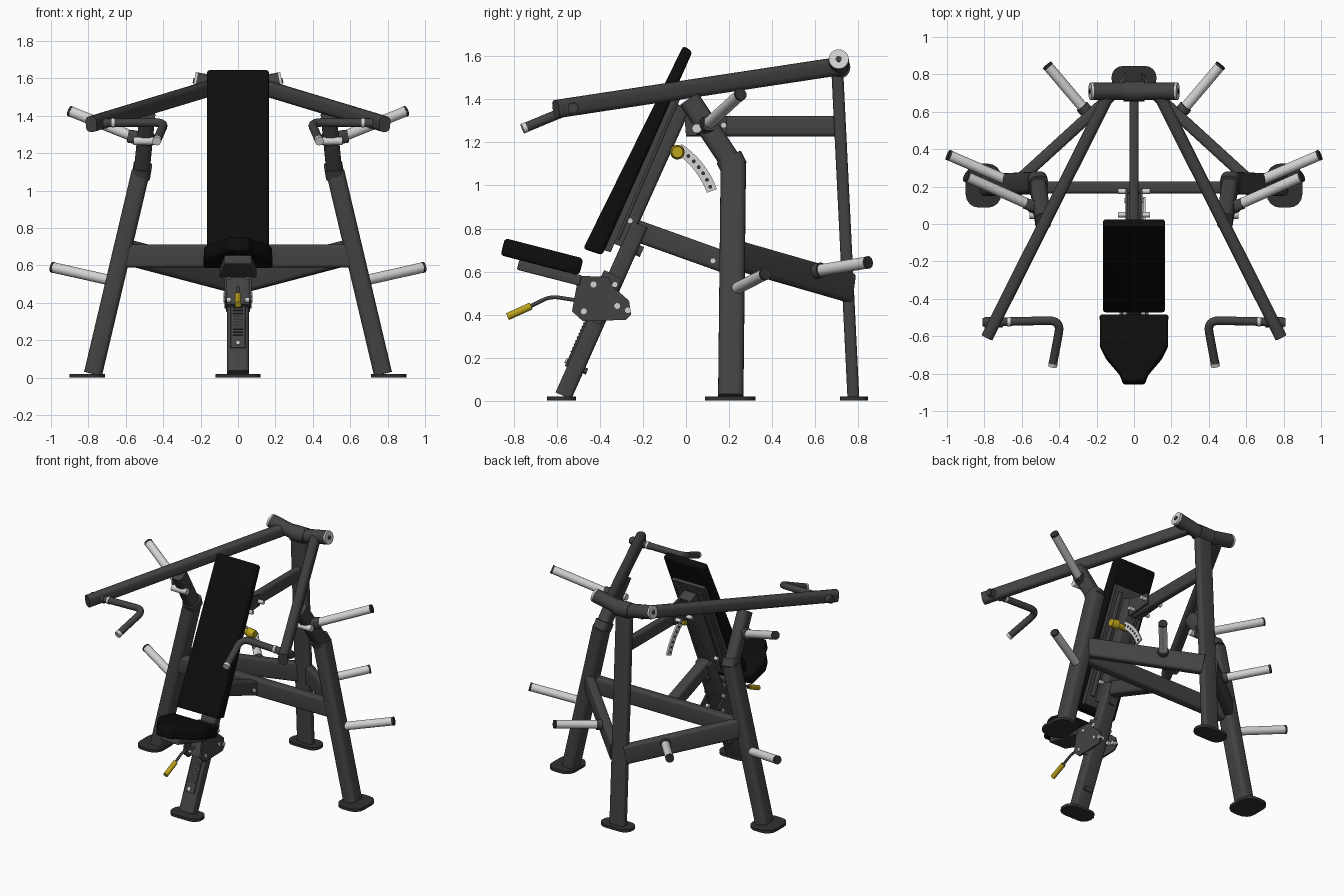
import bpy, bmesh, math
from mathutils import Vector as V, Matrix

if "Cube" in bpy.data.objects:
    bpy.data.objects.remove(bpy.data.objects["Cube"])


def material(name, col):
    m = bpy.data.materials.new(name)
    m.diffuse_color = (*col, 1)
    m.use_nodes = True
    m.node_tree.nodes["Principled BSDF"].inputs["Base Color"].default_value = m.diffuse_color
    return m


GREY = material("frame dark grey", (0.055, 0.055, 0.055))
DARK = material("foot charcoal", (0.03, 0.03, 0.03))
BLACK = material("pad black", (0.004, 0.004, 0.004))
SILVER = material("brushed silver", (0.65, 0.65, 0.65))
YELLOW = material("adjuster yellow", (0.5, 0.36, 0.012))


def finish(bm, name, mat, matrix=None):
    bmesh.ops.recalc_face_normals(bm, faces=bm.faces)
    if matrix:
        bm.transform(matrix)
    me = bpy.data.meshes.new(name)
    bm.to_mesh(me)
    bm.free()
    ob = bpy.data.objects.new(name, me)
    bpy.context.collection.objects.link(ob)
    me.materials.append(mat)
    bpy.context.view_layer.objects.active = ob
    for o in bpy.context.selected_objects:
        o.select_set(False)
    ob.select_set(True)
    bpy.ops.object.shade_smooth_by_angle(angle=math.radians(35))
    return ob


def frame(p, q, up):
    """Matrix with z along p-q and y close to up, centred between them."""
    p, q = V(p), V(q)
    z = (q - p).normalized()
    x = V(up).cross(z).normalized()
    y = z.cross(x)
    m = Matrix((x, y, z)).transposed().to_4x4()
    m.translation = (p + q) / 2
    return m, (q - p).length


def beam(name, p, q, w, h, up=(0, 0, 1), r=0.018, mat=GREY):
    """Rectangular tube with rounded long edges."""
    m, l = frame(p, q, up)
    bm = bmesh.new()
    bmesh.ops.create_cube(bm, size=1)
    bm.transform(Matrix.Diagonal((w, h, l, 1)))
    es = [e for e in bm.edges if abs(e.verts[0].co.z - e.verts[1].co.z) > l / 2]
    bmesh.ops.bevel(bm, geom=es, offset=r, segments=4, affect='EDGES', profile=0.5)
    return finish(bm, name, mat, m)


def rod(name, p, q, r, mat=GREY, sides=24, r2=None):
    up = (0, 0, 1) if abs((V(q) - V(p)).normalized().z) < 0.9 else (0, 1, 0)
    m, l = frame(p, q, up)
    bm = bmesh.new()
    bmesh.ops.create_cone(bm, cap_ends=True, segments=sides, radius1=r, radius2=r2 or r, depth=l)
    return finish(bm, name, mat, m)


def prism(name, pts, origin, u, v, n, thick, mat, bev=0.0):
    """Profile in the u-v plane, extruded along n either side of origin."""
    u, v, n, o = V(u), V(v), V(n), V(origin)
    bm = bmesh.new()
    f = bm.faces.new([bm.verts.new(o + u * a + v * b - n * thick / 2) for a, b in pts])
    g = bmesh.ops.extrude_face_region(bm, geom=[f])['geom']
    bmesh.ops.translate(bm, verts=[x for x in g if isinstance(x, bmesh.types.BMVert)], vec=n * thick)
    bmesh.ops.recalc_face_normals(bm, faces=bm.faces)
    if bev:
        bmesh.ops.bevel(bm, geom=bm.edges[:], offset=bev, segments=4, affect='EDGES', profile=0.5)
    return finish(bm, name, mat)


def sweep(name, pts, r, mat=GREY, corner=0.07):
    """Round bar along points with rounded inner corners."""
    pts = [V(p) for p in pts]
    path = [pts[0]]
    for a, b, c in zip(pts, pts[1:], pts[2:]):
        s, e = b + (a - b).normalized() * corner, b + (c - b).normalized() * corner
        path += [s.lerp(b, t / 6).lerp(b.lerp(e, t / 6), t / 6) for t in range(7)]
    path.append(pts[-1])
    bm = bmesh.new()
    rings = []
    ref = V((0.13, 0.2, 1))
    for i, p in enumerate(path):
        t = (path[min(i + 1, len(path) - 1)] - path[max(i - 1, 0)]).normalized()
        x = (ref - t * ref.dot(t)).normalized()
        y = t.cross(x)
        ref = x
        rings.append([bm.verts.new(p + (x * math.cos(k * math.tau / 20) + y * math.sin(k * math.tau / 20)) * r)
                      for k in range(20)])
    for a, b in zip(rings, rings[1:]):
        for k in range(20):
            bm.faces.new((a[k], a[k - 1], b[k - 1], b[k]))
    bm.faces.new(rings[0])
    bm.faces.new(rings[-1])
    return finish(bm, name, mat)


def foot(name, x, y, w, d, r):
    beam(name, (x, y, 0), (x, y, 0.02), w, d, up=(0, 1, 0), r=r, mat=DARK)


def peg(name, p, q):
    p, q = V(p), V(q)
    d = (q - p).normalized()
    rod(name, p, q - d * 0.012, 0.028, SILVER)
    rod(name + "_cap", q - d * 0.013, q, 0.029, DARK)
    rod(name + "_collar", p - d * 0.02, p + d * 0.012, 0.036)


X, Y, Z = (1, 0, 0), (0, 1, 0), (0, 0, 1)

# centre frame: rear post, seat post, link beams, cross beam
foot("rear_foot", 0, 0.78, 0.24, 0.13, 0.06)
foot("front_foot", 0, -0.578, 0.24, 0.135, 0.06)
beam("rear_post", (0, 0.778, 0.015), (0, 0.703, 1.54), 0.12, 0.055, up=Y)
beam("seat_post", (0, -0.57, 0.022), (0, -0.215, 0.82), 0.115, 0.08, up=Y)
beam("cross_beam", (-0.62, 0.195, 0.65), (0.62, 0.195, 0.65), 0.065, 0.125)
beam("lower_link_beam", (0, -0.23, 0.79), (0, 0.19, 0.64), 0.08, 0.10)
beam("upper_link_beam", (0, 0.0, 1.275), (0, 0.72, 1.275), 0.05, 0.095)

# hub cross tube, ends raised in a shallow V
rod("hub_centre", (-0.055, 0.71, 1.55), (0.055, 0.71, 1.55), 0.054)

for s, side in ((-1, "left"), (1, "right")):
    # side leg with collar and leaning arm rest
    foot(side + "_side_foot", s * 0.805, 0.205, 0.19, 0.235, 0.07)
    beam(side + "_leg", (s * 0.775, 0.208, 0.02), (s * 0.52, 0.22, 1.10), 0.098, 0.118, up=Y, r=0.03)
    beam(side + "_leg_collar", (s * 0.518, 0.225, 1.08), (s * 0.51, 0.20, 1.13), 0.1, 0.125, up=Y, r=0.035)
    beam(side + "_arm_rest", (s * 0.515, 0.215, 1.10), (s * 0.485, 0.015, 1.40), 0.085, 0.10, up=Y, r=0.03)
    rod(side + "_rest_bolt", (s * 0.44, 0.05, 1.265), (s * 0.56, 0.05, 1.265), 0.022, SILVER)
    beam(side + "_rest_plate", (s * 0.46, 0.07, 1.27), (s * 0.58, 0.11, 1.29), 0.06, 0.07)
    # rear brace
    beam(side + "_rear_brace", (s * 0.61, 0.24, 0.675), (s * 0.04, 0.76, 0.525), 0.06, 0.135)
    # weight pegs
    peg(side + "_upper_peg", (s * 0.54, 0.095, 1.28), (s * 0.90, 0.255, 1.425))
    peg(side + "_leg_peg", (s * 0.66, 0.225, 0.515), (s * 0.995, 0.37, 0.59))
    peg(side + "_brace_peg", (s * 0.27, 0.62, 0.605), (s * 0.465, 0.85, 0.643))
    # pivoting arm
    rod(side + "_hub", (s * 0.04, 0.71, 1.55), (s * 0.222, 0.71, 1.585), 0.047)
    rod(side + "_hub_cap", (s * 0.221, 0.71, 1.585), (s * 0.235, 0.71, 1.588), 0.046, SILVER)
    rod(side + "_hub_bolt", (s * 0.23, 0.71, 1.587), (s * 0.24, 0.71, 1.589), 0.014, GREY)
    beam(side + "_arm", (s * 0.13, 0.70, 1.553), (s * 0.785, -0.605, 1.355), 0.065, 0.085, r=0.026)
    # handle
    sweep(side + "_handle", [(s * 0.81, -0.525, 1.36), (s * 0.39, -0.515, 1.365), (s * 0.433, -0.745, 1.27)], 0.023)
    rod(side + "_handle_ring", (s * 0.66, -0.522, 1.362), (s * 0.675, -0.522, 1.362), 0.026, SILVER)
    rod(side + "_handle_tip", (s * 0.432, -0.742, 1.271), (s * 0.435, -0.76, 1.264), 0.024, SILVER)
    rod(side + "_handle_boss", (s * 0.70, -0.524, 1.36), (s * 0.80, -0.525, 1.36), 0.028)
    # bolts on the link beams, posts and seat bracket
    for i, (x, y, z) in enumerate([(0.085, 0.05, 1.255), (0.085, 0.175, 1.28), (0.075, -0.26, 0.836),
                                   (0.075, -0.33, 0.54), (0.078, -0.475, 0.415), (0.078, -0.32, 0.44),
                                   (0.078, -0.27, 0.42), (0.078, -0.43, 0.54), (0.05, 0.125, 0.65)]):
        rod(f"{side}_bolt_{i}", (s * (x - 0.04), y, z), (s * x, y, z), 0.014, SILVER, 12)
    # seat carriage plate and back hinge plates
    prism(side + "_seat_bracket", [(-0.50, 0.58), (-0.36, 0.575), (-0.34, 0.53), (-0.265, 0.465), (-0.255, 0.40),
                                   (-0.28, 0.375), (-0.48, 0.37), (-0.53, 0.415)],
          (s * 0.066, 0, 0), Y, Z, X, 0.012, GREY)
    prism(side + "_link_plate", [(0.0, 1.23), (0.19, 1.245), (0.19, 1.32), (-0.01, 1.36)],
          (s * 0.038, 0, 0), Y, Z, X, 0.014, GREY)
    # stiffening ribs on the back board
    beam(side + "_back_rib", (s * 0.085, -0.325, 0.75), (s * 0.085, -0.04, 1.41), 0.03, 0.03, up=Y, r=0.008)

# back pad with its board and spine
prism("back_pad", [(-0.478, 0.706), (-0.39, 0.676), (0.030, 1.622), (-0.012, 1.650)],
      (0, 0, 0), Y, Z, X, 0.332, BLACK, 0.016)
prism("back_board", [(-0.385, 0.70), (-0.35, 0.69), (-0.02, 1.45), (-0.05, 1.46)],
      (0, 0, 0), Y, Z, X, 0.26, GREY)
beam("back_spine", (0, -0.312, 0.72), (0, -0.02, 1.37), 0.10, 0.085, up=Y)

# toothed height strip on the seat post
d = V((0, 0.406, 0.914))
n = V((0, -0.914, 0.406))
base = V((0, -0.57, 0.022)) + n * 0.043
beam("height_strip", base + d * 0.13, base + d * 0.56, 0.078, 0.014, up=n, r=0.004)
for i in range(13):
    c = base + n * 0.006 + d * (0.2 + i * 0.018)
    beam(f"height_slot_{i}", c, c + d * 0.008, 0.055, 0.008, up=n, r=0.002, mat=DARK)
rod("strip_bolt", base + d * 0.155, base + d * 0.155 + n * 0.015, 0.012, SILVER, 12)
beam("lower_stop", (0, -0.51, 0.155), (0, -0.46, 0.135), 0.07, 0.03)
beam("upper_stop", (0, -0.26, 0.715), (0, -0.205, 0.69), 0.06, 0.05)
beam("seat_sleeve", (0, -0.44, 0.37), (0, -0.335, 0.585), 0.13, 0.10, up=Y)

# seat pad, higher at the front
u, w = V((0, 0.968, -0.25)), V((0, 0.25, 0.968))
half = [(0.185, -0.175), (0.175, -0.183), (0.02, -0.183), (-0.05, -0.15), (-0.14, -0.075), (-0.19, -0.058)]
outline = half + [(a, -b) for a, b in reversed(half)]
prism("seat_pad", outline, (0, -0.668, 0.668), u, X, w, 0.082, BLACK, 0.016)
prism("seat_plate", [(0.2, -0.10), (0.2, 0.10), (-0.1, 0.07), (-0.1, -0.07)],
      V((0, -0.668, 0.668)) - w * 0.062, u, X, w, 0.05, GREY, 0.008)

# seat release lever
sweep("seat_lever", [(0, -0.50, 0.465), (0, -0.63, 0.485), (0, -0.73, 0.435)], 0.009, corner=0.04)
rod("lever_grip", (0, -0.83, 0.39), (0, -0.72, 0.44), 0.017, YELLOW)

# back angle adjuster: perforated arc and pull knob
arc = [(a, r) for r, seq in ((0.38, range(20, 58, 4)), (0.43, range(56, 16, -4))) for a in seq]
prism("angle_arc", [(r * math.cos(math.radians(a)), r * math.sin(math.radians(a))) for a, r in arc],
      (0.055, -0.26, 0.836), Y, Z, X, 0.012, SILVER)
for i in range(7):
    a = math.radians(23 + i * 5)
    y, z = -0.26 + 0.405 * math.cos(a), 0.836 + 0.405 * math.sin(a)
    rod(f"arc_hole_{i}", (0.0475, y, z), (0.0625, y, z), 0.009, DARK, 12)
rod("knob_stem", (0.03, -0.04, 1.155), (0.12, -0.04, 1.155), 0.02, YELLOW)
rod("knob", (0.115, -0.04, 1.155), (0.165, -0.04, 1.155), 0.034, YELLOW, 24, 0.026)
